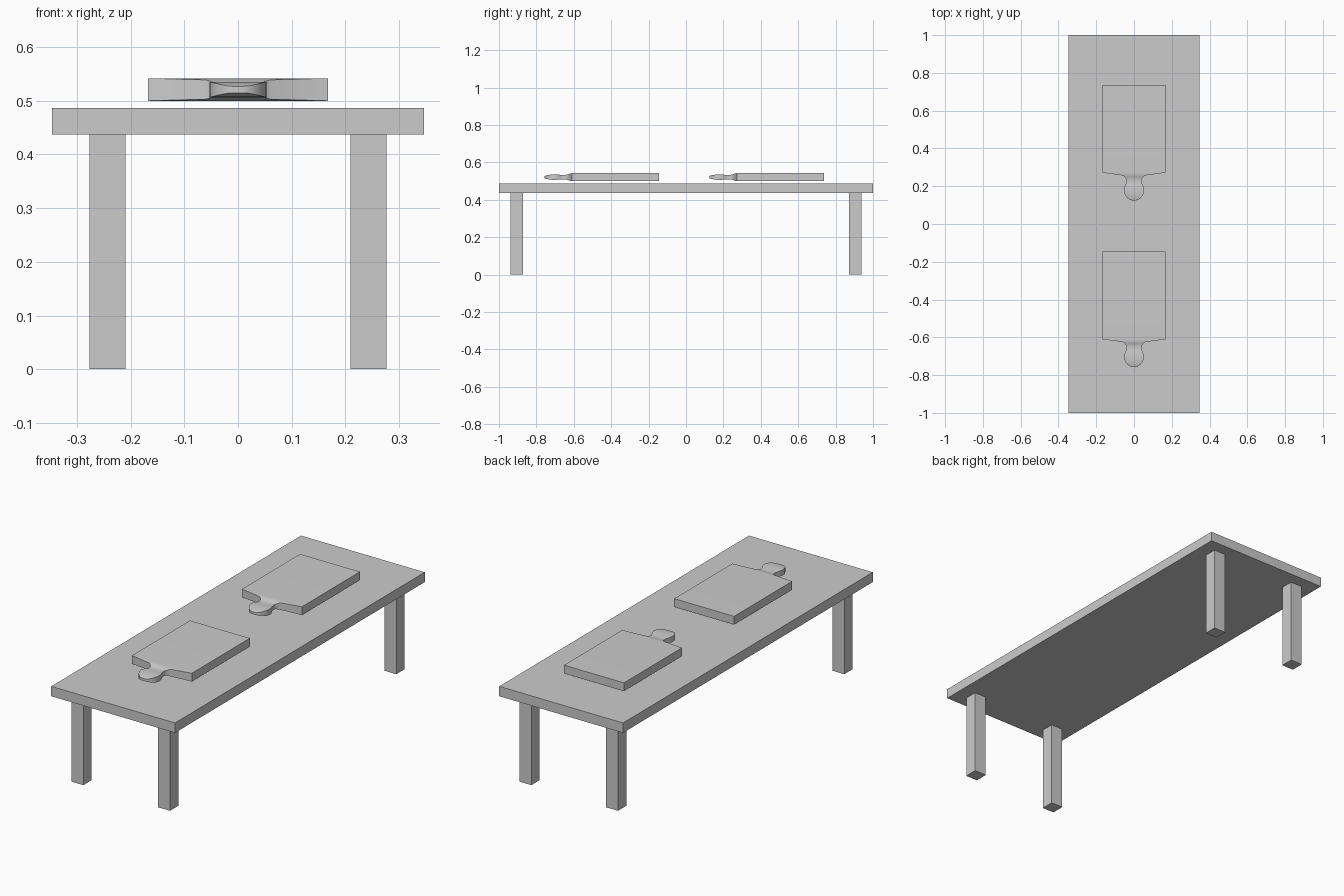
import bpy
import bmesh
from math import radians

cube = bpy.data.objects.get("Cube")
if cube:
    bpy.data.objects.remove(cube, do_unlink=True)

GREY = (0.6, 0.6, 0.6, 1.0)
grey = bpy.data.materials.new("plain grey")
grey.use_nodes = True
grey.diffuse_color = GREY
grey.node_tree.nodes["Principled BSDF"].inputs["Base Color"].default_value = GREY


def finish(name, bm):
    bmesh.ops.recalc_face_normals(bm, faces=bm.faces)
    mesh = bpy.data.meshes.new(name)
    bm.to_mesh(mesh)
    bm.free()
    mesh.materials.append(grey)
    obj = bpy.data.objects.new(name, mesh)
    bpy.context.collection.objects.link(obj)
    return obj


def box(name, centre, size):
    bm = bmesh.new()
    bmesh.ops.create_cube(bm, size=1)
    bmesh.ops.scale(bm, vec=size, verts=bm.verts)
    bmesh.ops.translate(bm, vec=centre, verts=bm.verts)
    return finish(name, bm)


# Table top and four square legs
box("table_top", (0, 0, 0.462), (0.694, 2, 0.05))
for side, sx in (("left", 1), ("right", -1)):
    for end, sy in (("front", -1), ("back", 1)):
        box(f"{end}_{side}_leg", (sx * 0.243, sy * 0.906, 0.2185),
            (0.067, 0.067, 0.437))

# Cutting board sections: y, half width, half thickness
SECTIONS = [
    (0.465, 0.168, 0.021), (0, 0.168, 0.021), (-0.015, 0.06, 0.018),
    (-0.022, 0.05, 0.015), (-0.032, 0.042, 0.0125), (-0.046, 0.039, 0.0115),
    (-0.058, 0.042, 0.012), (-0.072, 0.049, 0.0135), (-0.09, 0.053, 0.0145),
    (-0.108, 0.051, 0.014), (-0.124, 0.043, 0.012), (-0.136, 0.033, 0.0095),
    (-0.144, 0.021, 0.007), (-0.147, 0.009, 0.006),
]


def cutting_board(name, y0):
    bm = bmesh.new()
    rings = []
    for y, w, t in SECTIONS:
        corners = ((-w, -t), (w, -t), (w, t), (-w, t))
        rings.append([bm.verts.new((x, y0 + y, 0.521 + z)) for x, z in corners])
    for a, b in zip(rings, rings[1:]):
        for i in range(4):
            j = (i + 1) % 4
            bm.faces.new((a[i], a[j], b[j], b[i]))
    bm.faces.new(rings[0])
    bm.faces.new(rings[-1])
    obj = finish(name, bm)
    bpy.ops.object.select_all(action="DESELECT")
    obj.select_set(True)
    bpy.context.view_layer.objects.active = obj
    bpy.ops.object.shade_smooth_by_angle(angle=radians(35))


cutting_board("front_cutting_board", -0.61)
cutting_board("back_cutting_board", 0.272)
